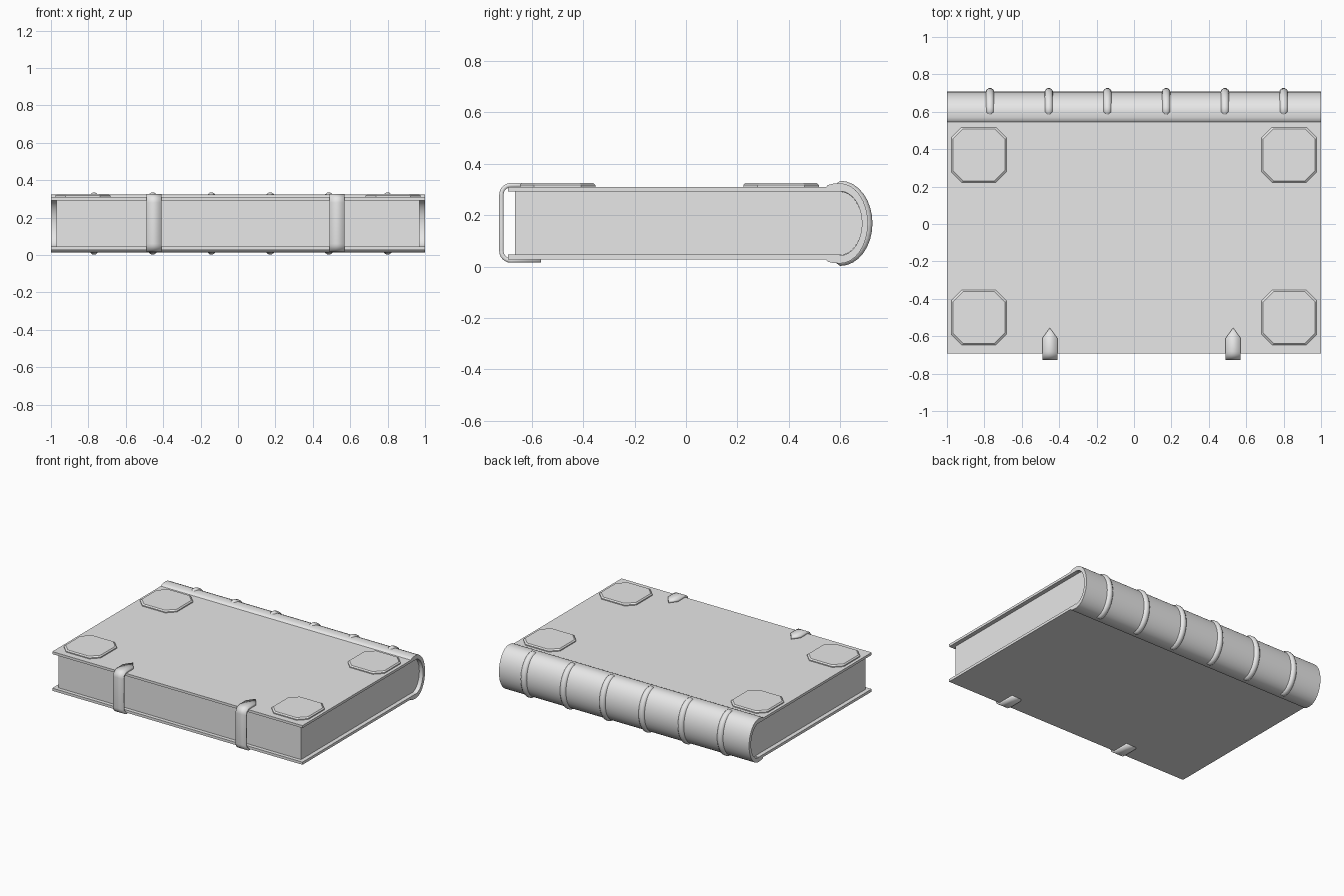
import bpy, bmesh
from math import sin, cos, pi

cube = bpy.data.objects.get("Cube")
if cube:
    bpy.data.objects.remove(cube)

grey = bpy.data.materials.new("plain grey")
grey.use_nodes = True
grey.diffuse_color = (0.8, 0.8, 0.8, 1)
grey.node_tree.nodes["Principled BSDF"].inputs["Base Color"].default_value = (0.8, 0.8, 0.8, 1)

MID = 0.168  # height of the middle of the book


def finish(name, bm, smooth=False, fix=True):
    if fix:
        bmesh.ops.recalc_face_normals(bm, faces=bm.faces)
    mesh = bpy.data.meshes.new(name)
    bm.to_mesh(mesh)
    bm.free()
    mesh.materials.append(grey)
    ob = bpy.data.objects.new(name, mesh)
    bpy.context.collection.objects.link(ob)
    if smooth:
        bpy.ops.object.select_all(action='DESELECT')
        ob.select_set(True)
        bpy.context.view_layer.objects.active = ob
        bpy.ops.object.shade_smooth_by_angle(angle=pi / 5)
    return ob


def extrude(name, profile, half, smooth=False):
    """Sweep a closed (y, z) profile along x from -half to half."""
    bm = bmesh.new()
    face = bm.faces.new([bm.verts.new((-half, y, z)) for y, z in profile])
    out = bmesh.ops.extrude_face_region(bm, geom=[face])
    verts = [v for v in out["geom"] if isinstance(v, bmesh.types.BMVert)]
    bmesh.ops.translate(bm, verts=verts, vec=(2 * half, 0, 0))
    return finish(name, bm, smooth)


def arc(cy, cz, ry, rz, start, end, n):
    angles = [start + (end - start) * i / n for i in range(n + 1)]
    return [(cy + ry * cos(a), cz + rz * sin(a)) for a in angles]


def back_arc(ry, rz, n=16):
    return arc(0.6, MID, ry, rz, pi / 2, -pi / 2, n)


# Page block with a rounded back
extrude("pages", [(-0.665, 0.045), (-0.665, 0.295)] + back_arc(0.085, 0.124), 0.97, True)

# Flat cover boards
for name, low, high in (("top_cover", 0.292, 0.31), ("bottom_cover", 0.027, 0.046)):
    extrude(name, [(-0.692, low), (0.6, low), (0.6, high), (-0.692, high)], 1.0)

# Rounded spine shell, dipping to the boards at the hinges
outer = [(0.545, 0.309), (0.552, 0.317), (0.57, 0.322)] + back_arc(0.108, 0.156)
outer += [(y, 2 * MID - z) for y, z in outer[2::-1]]
inner = [(0.545, 0.293)] + back_arc(0.085, 0.125) + [(0.545, 2 * MID - 0.293)]
extrude("spine", outer + inner[::-1], 1.0, True)

# Raised bands around the spine
for i in range(6):
    curve = bpy.data.curves.new("spine_band", 'CURVE')
    curve.dimensions = '3D'
    curve.bevel_depth = 0.024
    curve.bevel_resolution = 3
    curve.use_fill_caps = True
    path = back_arc(0.103, 0.143)
    path = [(0.583, MID + 0.141)] + path + [(0.583, MID - 0.141)]
    spline = curve.splines.new('POLY')
    spline.points.add(len(path) - 1)
    for point, (y, z) in zip(spline.points, path):
        point.co = (-0.77 + 0.314 * i, y, z, 1)
    spline.points[0].radius = spline.points[-1].radius = 0.5
    spline.use_smooth = True
    curve.materials.append(grey)
    bpy.context.collection.objects.link(bpy.data.objects.new("spine_band", curve))

# Corner plates: chamfered squares with a sloping rim
for x in (-0.83, 0.83):
    for y in (-0.5, 0.37):
        bm = bmesh.new()
        rings = []
        for half, z in ((0.147, 0.305), (0.147, 0.317), (0.139, 0.325)):
            c = half - 0.055
            outline = [(c, -half), (half, -c), (half, c), (c, half),
                       (-c, half), (-half, c), (-half, -c), (-c, -half)]
            rings.append([bm.verts.new((x + u, y + v, z)) for u, v in outline])
        for a, b in zip(rings, rings[1:]):
            for k in range(8):
                bm.faces.new((a[k - 1], a[k], b[k], b[k - 1]))
        bm.faces.new(rings[0])
        bm.faces.new(rings[-1])
        finish("corner_plate", bm)

# Clasp straps wrapping the fore edge, pointed on top and square below
strap = [(-0.61, 0.325)]
strap += arc(-0.682, 0.28, 0.045, 0.045, pi / 2, pi, 6)
strap += arc(-0.682, 0.06, 0.045, 0.045, pi, 3 * pi / 2, 6) + [(-0.565, 0.015)]
for x in (-0.45, 0.53):
    bm = bmesh.new()
    rows = [[bm.verts.new((x + s, y, z)) for s in (-0.04, 0.04)] for y, z in strap]
    tip = bm.verts.new((x, -0.555, 0.325))
    bm.faces.new((tip, rows[0][0], rows[0][1]))
    for a, b in zip(rows, rows[1:]):
        bm.faces.new((a[0], b[0], b[1], a[1]))
    ob = finish("clasp_strap", bm, True, fix=False)
    shell = ob.modifiers.new("thickness", 'SOLIDIFY')
    shell.thickness = 0.017
    shell.offset = -1
